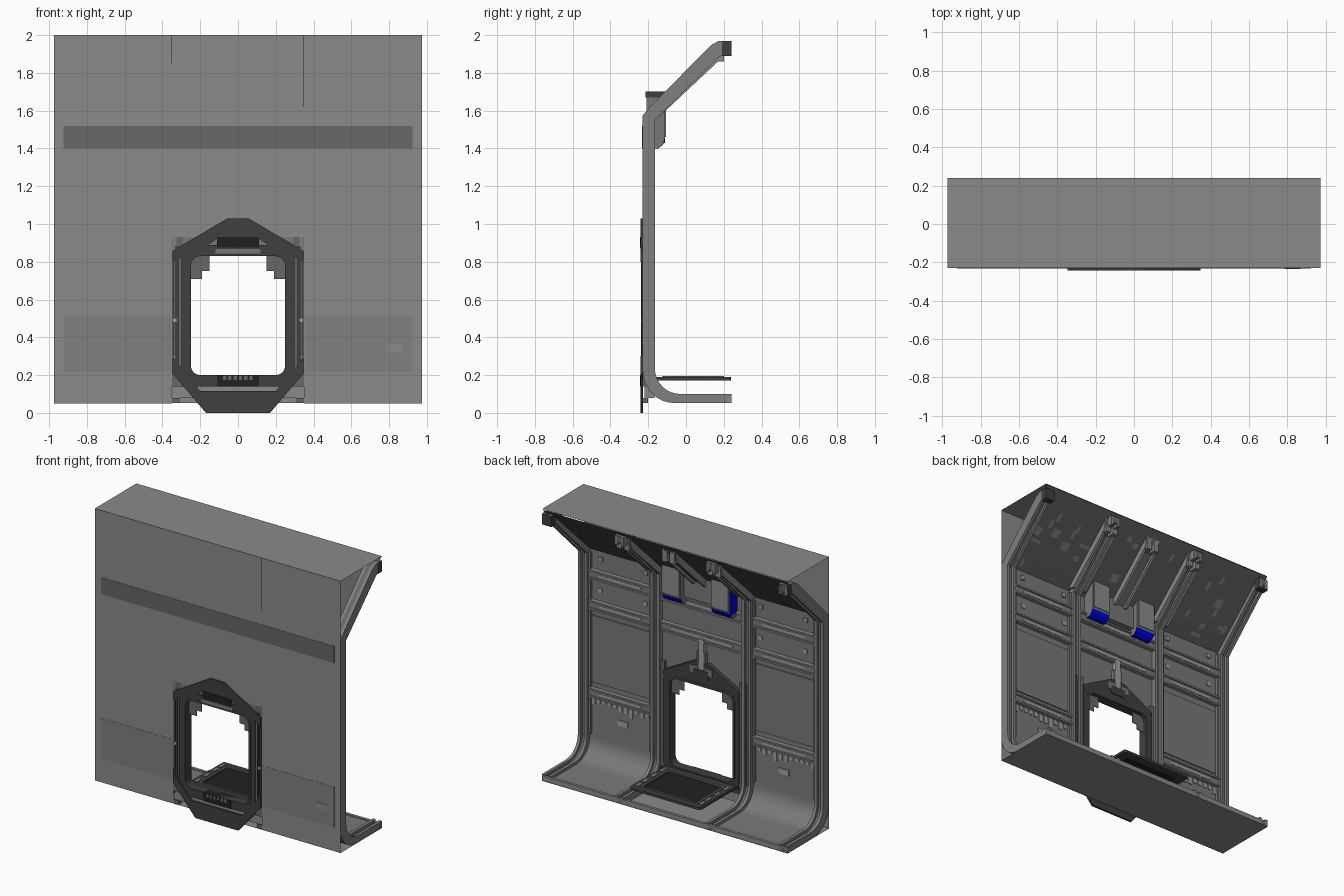
import bpy, bmesh, math, random
from mathutils import Vector, Matrix

if "Cube" in bpy.data.objects:
    bpy.data.objects.remove(bpy.data.objects["Cube"])

random.seed(4)

def mat(name, c):
    m = bpy.data.materials.new(name)
    m.diffuse_color = (*c, 1)
    m.use_nodes = True
    m.node_tree.nodes["Principled BSDF"].inputs["Base Color"].default_value = m.diffuse_color
    return m

DARK = mat("dark_metal", (.05, .05, .05))
BLACK = mat("black", (.015, .015, .015))
BLUE = mat("blue", (0, 0, .75))
SHADE = mat("shade_grey", (.1, .1, .1))
BAND = mat("band_grey", (.135, .135, .135))
MID = mat("mid_grey", (.19, .19, .19))
PLATE = mat("plate_grey", (.215, .215, .215))
GREY = mat("shell_grey", (.255, .255, .255))
LIGHT = mat("light_grey", (.36, .36, .36))

def finish(name, bm, m=None, smooth=False):
    bmesh.ops.recalc_face_normals(bm, faces=bm.faces)
    me = bpy.data.meshes.new(name)
    bm.to_mesh(me)
    bm.free()
    ob = bpy.data.objects.new(name, me)
    bpy.context.collection.objects.link(ob)
    me.materials.append(m or GREY)
    if smooth:
        bpy.ops.object.select_all(action='DESELECT')
        ob.select_set(True)
        bpy.context.view_layer.objects.active = ob
        bpy.ops.object.shade_smooth_by_angle(angle=math.radians(35))
    return ob

def boxes(name, items, m=None):
    """items: (x0, x1, y0, y1, z0, z1)"""
    bm = bmesh.new()
    for x0, x1, y0, y1, z0, z1 in items:
        M = Matrix.Translation(((x0+x1)/2, (y0+y1)/2, (z0+z1)/2)) @ Matrix.Diagonal((abs(x1-x0), y1-y0, z1-z0, 1))
        bmesh.ops.create_cube(bm, size=1, matrix=M)
    return finish(name, bm, m)

def both(items):
    return items + [(-b, -a, *r) for a, b, *r in items]

def quad(bm, pts):
    bm.faces.new([bm.verts.new(p) for p in pts])

def prism(name, loop, spans, axis='x', m=None, smooth=False):
    """closed loop (yz for axis x, xz for axis y) extruded over each span"""
    bm = bmesh.new()
    for a, b in spans:
        f = lambda p, t: (t, p[0], p[1]) if axis == 'x' else (p[0], t, p[1])
        A = [bm.verts.new(f(p, a)) for p in loop]
        B = [bm.verts.new(f(p, b)) for p in loop]
        bm.faces.new(A)
        bm.faces.new(B)
        for i in range(len(loop)):
            j = (i+1) % len(loop)
            bm.faces.new((A[i], A[j], B[j], B[i]))
    return finish(name, bm, m, smooth)

def rrect(hx, z0, z1, r, seg=4):
    out = []
    for k, (cx, cz) in enumerate([(hx-r, z1-r), (-hx+r, z1-r), (-hx+r, z0+r), (hx-r, z0+r)]):
        for i in range(seg+1):
            a = math.pi/2*(k+i/seg)
            out.append((cx+r*math.cos(a), cz+r*math.sin(a)))
    return out

def ring(name, outer, inner, t0, t1, place, m=None):
    bm = bmesh.new()
    L = [[bm.verts.new(place(p, t)) for p in l] for l, t in ((outer, t0), (inner, t0), (inner, t1), (outer, t1))]
    n = len(outer)
    for k in range(4):
        A, B = L[k], L[(k+1) % 4]
        for i in range(n):
            bm.faces.new((A[i], A[(i+1) % n], B[(i+1) % n], B[i]))
    return finish(name, bm, m)

def arc(cy, cz, r, n=8):
    """quarter bend from floor direction up to wall direction"""
    return [(cy-r*math.sin(math.pi/2*i/n), cz-r*math.cos(math.pi/2*i/n)) for i in range(n+1)]

# Flat outer shell: front with doorway, top and bottom
bm = bmesh.new()
for x0, x1, z0 in ((-.975, -.35, .05), (-.35, .35, .93), (.35, .975, .05)):
    quad(bm, [(x0, -.23, z0), (x1, -.23, z0), (x1, -.23, 2), (x0, -.23, 2)])
for z in (.05, 2):
    quad(bm, [(-.975, -.23, z), (.975, -.23, z), (.975, .24, z), (-.975, .24, z)])
finish("outer_shell", bm)
boxes("front_band", [(-.925, .925, -.232, -.229, 1.4, 1.52)], BAND)
boxes("front_lower_plates", both([(.355, .925, -.2315, -.229, .22, .51)]), PLATE)
boxes("front_small_cover", [(.785, .87, -.234, -.229, .32, .365)])
boxes("front_seams", [(-.352, -.349, -.231, -.229, 1.85, 2), (.344, .347, -.231, -.229, 1.62, 2)], BLACK)

# Curved inner skin, wall and floor, then the darker sloped roof lining
skin = [(.24, .08)] + arc(-.05, .23, .15) + [(-.2, .87), (-.2, 1.57)]
roof = [(-.2, 1.57), (.19, 1.94), (.24, 1.995)]
def sheet(name, parts, m):
    bm = bmesh.new()
    for x0, x1, pts in parts:
        for p, q in zip(pts, pts[1:]):
            quad(bm, [(x0, *p), (x1, *p), (x1, *q), (x0, *q)])
    bmesh.ops.remove_doubles(bm, verts=bm.verts, dist=.0005)
    finish(name, bm, m, True)
sheet("inner_skin", [(-.97, -.36, skin), (.36, .97, skin), (-.36, .36, skin[-2:])], MID)
sheet("roof_lining", [(-.97, .97, roof)], SHADE)

# Bent ribs: two proud rails and a recessed web
def rib_loop(d):
    outer = [(.24, .052)] + arc(-.06, .221, .169) + [(-.229, 1.575), (-.2, 1.61), (.13, 1.945), (.17, 1.968), (.24, 1.968)]
    inner = [(.24, .1-d)] + arc(-.03, .235, .135+d) + [(-.165-d, 1.55), (-.14-d, 1.575), (.17-d*.7, 1.88+d*.7), (.2, 1.9+d), (.24, 1.9+d)]
    return outer + inner[::-1]
rails, webs = [], []
for c in (-.938, -.362, .362, .938):
    rails += [(c-.036, c-.014), (c+.014, c+.036)]
    webs.append((c-.014, c+.014))
prism("rib_rails", rib_loop(0), rails, 'x', PLATE, True)
prism("rib_webs", rib_loop(.02), webs, 'x', BAND, True)

# Sloped roof beams with end brackets
beam = [(-.19, 1.58), (-.14, 1.57), (.18, 1.87), (.2, 1.95)]
prism("roof_beams", beam, [(c+s-.01, c+s+.01) for c in (-.362, 0, .362) for s in (-.045, .045)], 'x', GREY)
prism("roof_beam_core", [(-.19, 1.58), (-.16, 1.575), (.17, 1.89), (.2, 1.95)], [(-.035, .035)], 'x', BAND)
boxes("beam_brackets", [(c+s-.02, c+s+.02, .14, .2, 1.86, 1.94) for c in (-.362, 0, .362) for s in (-.03, .03)], GREY)
boxes("rib_end_blocks", both([(.9, .975, .19, .24, 1.89, 1.968)]), DARK)
boxes("floor_lip", [(-.975, .975, .22, .24, .052, .088)])

# Horizontal rails across each bay
bays = [(-.9, -.4), (-.325, .325), (.4, .9)]
rows = [(1.4, b) for b in bays] + [(1.18, b) for b in bays] + [(.55, bays[0]), (.55, bays[2])]
boxes("cross_rails", [(a, b, -.21, -.18, z-.03, z+.03) for z, (a, b) in rows], MID)
boxes("cross_rail_lips", [(a, b, -.2, -.17, z+s-.006, z+s+.006) for z, (a, b) in rows for s in (-.028, .028)], GREY)
boxes("cross_rail_slots", [(a+.08, b-.08, -.19, -.178, z-.008, z+.008) for z, (a, b) in rows], LIGHT)
boxes("bay_panels", both([(.42, .88, -.205, -.192, .62, 1.1), (.42, .88, -.205, -.194, 1.22, 1.36)]), MID)
boxes("rib_side_flanges", both([(.4, .415, -.21, -.18, .25, 1.55), (.885, .9, -.21, -.18, .25, 1.55)]), MID)

# Small tabs under the lower rail and on the wall
tabs = []
for i in range(11):
    x = .43+i*.043
    tabs.append((x, x+.025, -.205, -.194, .5-random.choice((.02, .04, .06)), .52))
tabs += [(.6, .68, -.205, -.193, .36, .4)]
boxes("wall_tabs", both(tabs), LIGHT)
boxes("wall_clips", both([(x, x+.03, -.205, -.188, z, z+.03) for x in (.44, .8) for z in (1.28, 1.5)]), LIGHT)

# Thin patches on the sloped roof lining
bm = bmesh.new()
d = Vector((0, .39, .37)).normalized()
n = Vector((0, d.z, -d.y))
for i in range(40):
    x, t = random.uniform(-.87, .87), random.uniform(.03, .5)
    if min(abs(x-c) for c in (-.36, 0, .36)) < .1 or (abs(x) < .3 and t < .2):
        continue
    w, h = random.choice(((.02, .02), (.04, .012), (.012, .03), (.03, .03)))
    o = Vector((x, -.2, 1.57)) + d*t + n*.004
    quad(bm, [o+Vector((sx*w, 0, 0))+d*sz*h for sx, sz in ((-1, -1), (1, -1), (1, 1), (-1, 1))])
finish("roof_patches", bm, MID)

# Pair of hanging units with rounded foot, grey body and blue underside
unit = [(-.21, 1.7), (-.21, 1.42), (-.2, 1.405), (-.15, 1.4), (-.125, 1.42), (-.11, 1.46), (-.11, 1.7)]
prism("hanging_units", unit, [(-.27, -.12), (.12, .27)], 'x', MID)
prism("hanging_unit_feet", [(-.2, 1.403), (-.15, 1.398), (-.123, 1.418), (-.112, 1.445), (-.15, 1.43), (-.2, 1.43)],
      [(-.268, -.122), (.122, .268)], 'x', BLUE)
boxes("hanging_unit_side", [(-.273, -.269, -.19, -.112, 1.43, 1.64)], BLUE)
boxes("hanging_unit_faces", both([(.13, .26, -.112, -.105, 1.46, 1.7)]), GREY)
boxes("hanging_unit_caps", both([(.115, .275, -.215, -.105, 1.67, 1.702)]), DARK)
boxes("hanging_unit_bridge", [(-.12, .12, -.2, -.15, 1.45, 1.62)], MID)

# Doorway frame
xz = lambda p, t: (p[0], t, p[1])
ring("door_frame", rrect(.3, .14, .89, .08), rrect(.25, .2, .83, .05), -.238, -.17, xz, DARK)
ring("door_inner_trim", rrect(.268, .18, .85, .06), rrect(.252, .198, .832, .05), -.239, -.168, xz, DARK)
boxes("door_jambs", both([(.295, .355, -.229, -.18, .14, .93)]), BAND)
boxes("door_header", [(-.3, .3, -.228, -.2, .87, .94)], MID)
boxes("door_jamb_strips", both([(.315, .33, -.237, -.22, .25, .88), (.337, .348, -.235, -.175, .3, .86)]), DARK)
prism("door_arch", [(.055, 1.03), (-.055, 1.03), (-.285, .895), (-.348, .855), (-.348, .80), (-.27, .84), (-.2, .86),
      (-.1, .93), (.1, .93), (.2, .86), (.27, .84), (.348, .80), (.348, .855), (.285, .895)], [(-.242, -.226)], 'y', DARK)
prism("door_arch_backing", [(.06, 1.0), (-.06, 1.0), (-.3, .87), (-.3, .84), (.3, .84), (.3, .87)], [(-.22, -.17)], 'y', DARK)
prism("door_sill_guard", [(-.17, 0), (.17, 0), (.348, .21), (.348, .3), (.29, .22), (.2, .115), (-.2, .115),
      (-.29, .22), (-.348, .3), (-.348, .21)], [(-.242, -.228)], 'y', DARK)
boxes("door_sill", [(-.35, .35, -.22, -.168, .078, .14)])
boxes("door_sill_step", [(-.35, .35, -.225, -.17, .14, .175)], DARK)
boxes("door_feet", both([(.31, .355, -.229, -.2, .052, .08)]), BAND)
boxes("door_corner_plates", both([(.15, .25, -.2, -.195, .75, .84), (.19, .25, -.2, -.195, .71, .75)]), BAND)
boxes("door_latches", [(-.11, .11, -.243, -.2, .875, .93), (-.11, .11, -.243, -.17, .14, .2)], BLACK)
boxes("latch_teeth", [(-.08+i*.028, -.062+i*.028, -.244, -.168, .175, .198) for i in range(6)], BAND)
boxes("latch_bar", [(-.12, .12, -.241, -.19, .845, .868)], MID)
boxes("side_handles", both([(.325, .345, -.239, -.225, .48, .5)]), LIGHT)

# Door actuator above the doorway
boxes("actuator_post", [(-.02, .02, -.198, -.168, .95, 1.17)], LIGHT)
boxes("actuator_arms", both([(.022, .035, -.195, -.167, 1.0, 1.08), (.03, .09, -.19, -.166, .92, .97)]), MID)
boxes("actuator_foot", [(-.06, .06, -.19, -.164, .89, .95)], DARK)

# Lowered door panel lying above the floor
xy = lambda p, t: (p[0], p[1], t)
ring("lowered_door_frame", rrect(.28, -.19, .238, .015), rrect(.215, -.11, .185, .01), .172, .19, xy, DARK)
ring("lowered_door_trim", rrect(.23, -.125, .2, .015), rrect(.215, -.11, .185, .01), .188, .195, xy, BAND)
boxes("lowered_door_panel", [(-.22, .22, -.115, .19, .174, .182)], BLACK)
boxes("lowered_door_bolts", both([(.24, .262, y, y+.05, .188, .194) for y in (-.12, -.02, .08, .15)]), MID)
